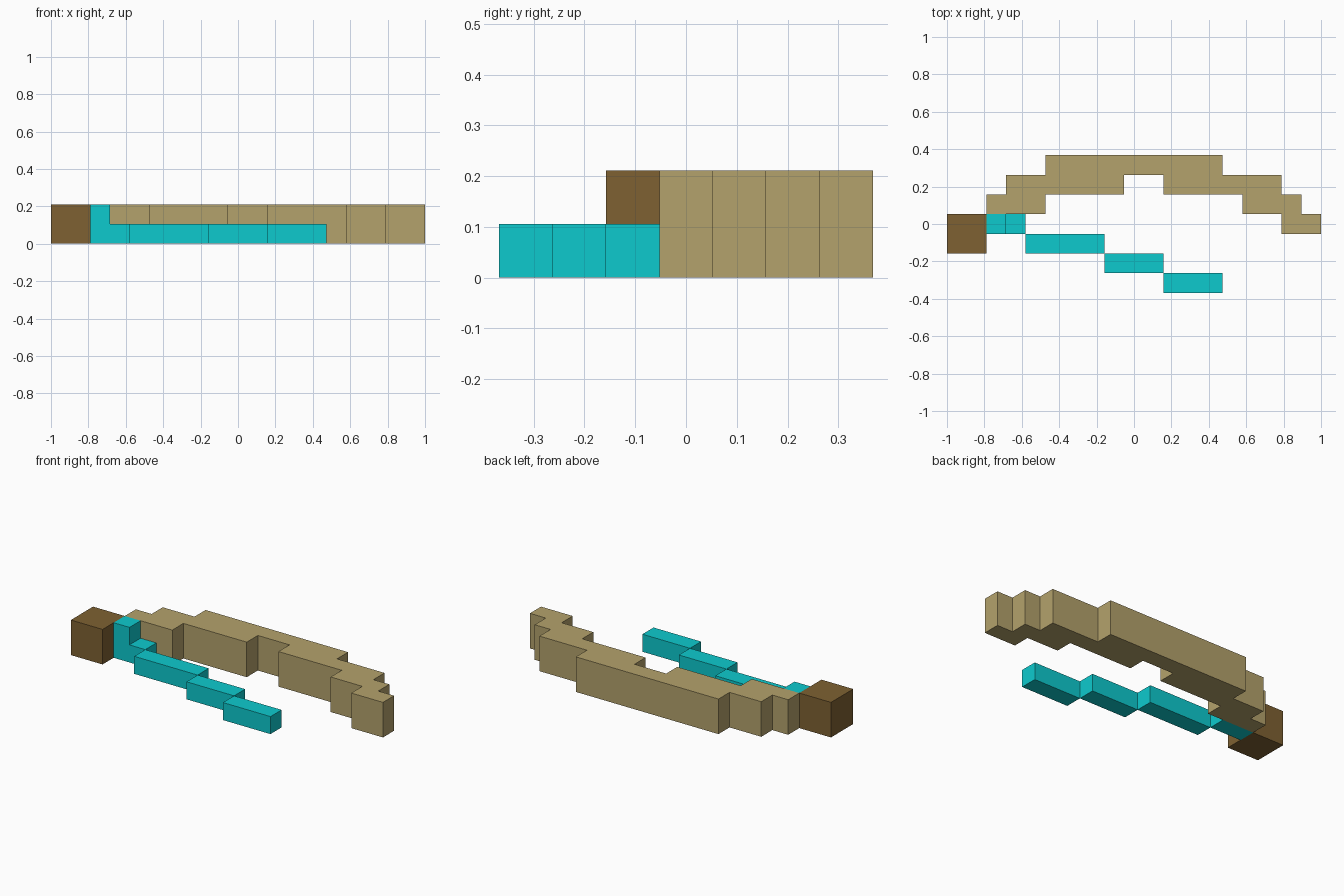
import bpy
import bmesh
from mathutils import Vector

# Remove the default cube
if "Cube" in bpy.data.objects:
    bpy.data.objects.remove(bpy.data.objects["Cube"], do_unlink=True)

# The model sits on a grid of 19 x 7 cells
U = 2 / 19
ORIGIN = Vector((9.5, 3.5, 0))


def material(name, rgb):
    mat = bpy.data.materials.new(name)
    color = (*rgb, 1)
    mat.diffuse_color = color
    mat.use_nodes = True
    bsdf = mat.node_tree.nodes["Principled BSDF"]
    bsdf.inputs["Base Color"].default_value = color
    bsdf.inputs["Roughness"].default_value = 0.8
    return mat


def extrude_profile(name, points, direction, mat):
    """Extrude a closed outline, given in grid cells, along a direction."""
    bm = bmesh.new()
    face = bm.faces.new([bm.verts.new((Vector(p) - ORIGIN) * U) for p in points])
    result = bmesh.ops.extrude_face_region(bm, geom=[face], use_keep_orig=True)
    moved = [v for v in result["geom"] if isinstance(v, bmesh.types.BMVert)]
    bmesh.ops.translate(bm, verts=moved, vec=Vector(direction) * U)
    bmesh.ops.recalc_face_normals(bm, faces=bm.faces)
    mesh = bpy.data.meshes.new(name)
    bm.to_mesh(mesh)
    bm.free()
    mesh.materials.append(mat)
    obj = bpy.data.objects.new(name, mesh)
    bpy.context.collection.objects.link(obj)
    return obj


def block(name, x0, x1, y0, y1, height, mat):
    outline = [(x0, y0, 0), (x1, y0, 0), (x1, y1, 0), (x0, y1, 0)]
    return extrude_profile(name, outline, (0, 0, height), mat)


tan = material("tan wood", (0.456, 0.361, 0.150))
brown = material("dark brown wood", (0.209, 0.120, 0.032))
cyan = material("bright cyan", (0.004, 0.591, 0.617))

# Stepped curved limb with a notch on its inner side
limb = [(2, 4), (5, 4), (5, 5), (9, 5), (9, 6), (11, 6), (11, 5), (15, 5),
        (15, 4), (17, 4), (17, 3), (19, 3), (19, 4), (18, 4), (18, 5), (17, 5),
        (17, 6), (14, 6), (14, 7), (5, 7), (5, 6), (3, 6), (3, 5), (2, 5)]
extrude_profile("curved_limb", [(x, y, 0) for x, y in limb], (0, 0, 2), tan)

# End block
block("end_block", 0, 2, 2, 4, 2, brown)

# Upright cyan root with a low foot
root = [(2, 0), (4, 0), (4, 1), (3, 1), (3, 2), (2, 2)]
extrude_profile("strand_root", [(x, 3, z) for x, z in root], (0, 1, 0), cyan)

# Low cyan strand stepping away from the limb
for i, (x0, x1) in enumerate([(4, 8), (8, 11), (11, 14)]):
    block(f"strand_segment_{i + 1}", x0, x1, 2 - i, 3 - i, 1, cyan)
